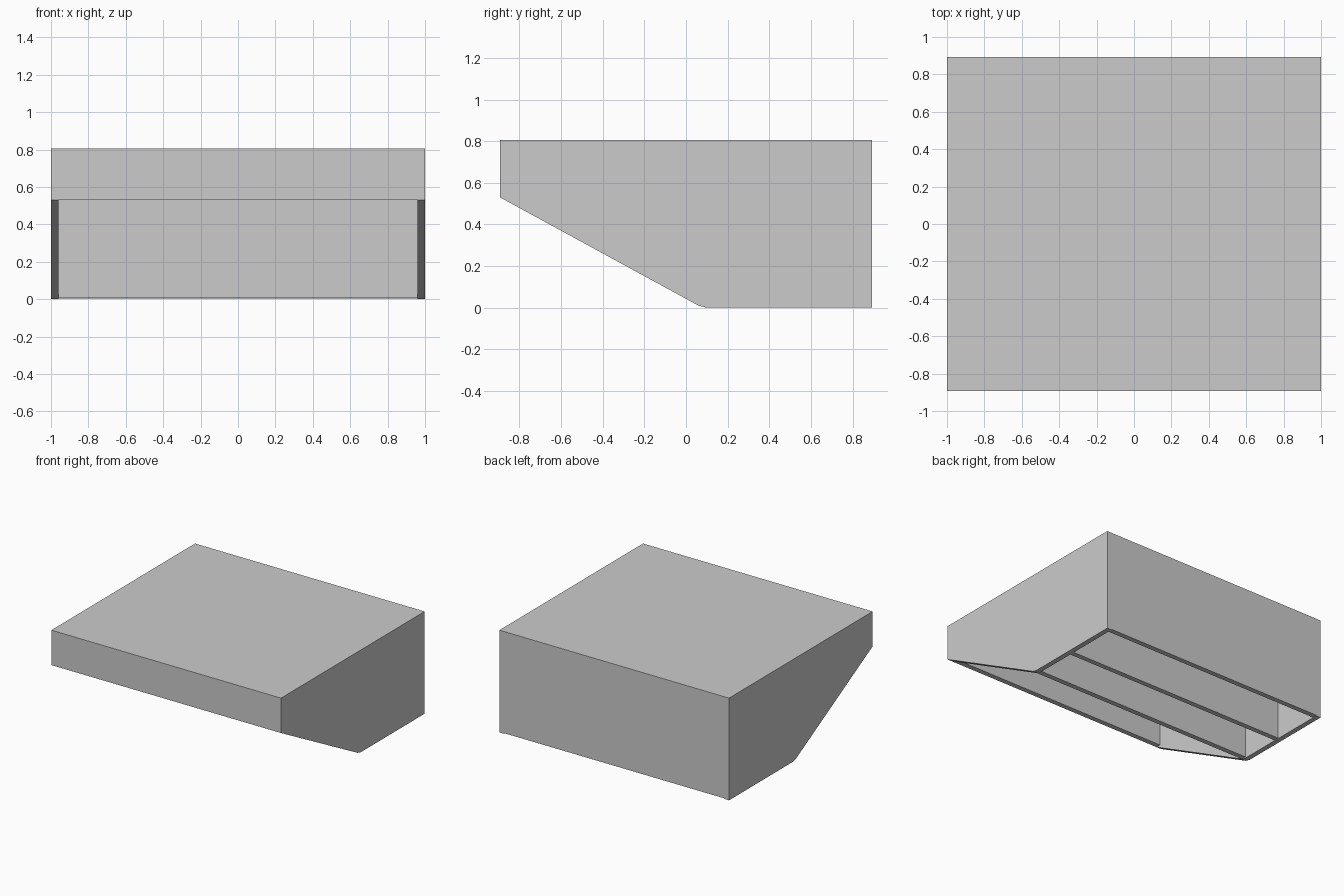
import bpy

if "Cube" in bpy.data.objects:
    bpy.data.objects.remove(bpy.data.objects["Cube"])

T = 0.04            # board thickness
X, Y, H = 1.0, 0.893, 0.805


def prism(name, profile, x0, x1):
    """Extrude a (y, z) profile along x; profile is clockwise seen from +x reversed."""
    n = len(profile)
    verts = [(x0, y, z) for y, z in profile] + [(x1, y, z) for y, z in profile]
    faces = [tuple(range(n))[::-1], tuple(range(n, 2 * n))]
    faces += [(i, (i + 1) % n, (i + 1) % n + n, i + n) for i in range(n)]
    mesh = bpy.data.meshes.new(name)
    mesh.from_pydata(verts, [], faces)
    ob = bpy.data.objects.new(name, mesh)
    bpy.context.collection.objects.link(ob)
    return ob


def board(name, y0, y1, z0, z1, half_width):
    return prism(name, [(y0, z0), (y1, z0), (y1, z1), (y0, z1)], -half_width, half_width)


# Top slab
board("top", -Y, Y, H - T, H, X)

# Side panels with slanted lower front
side = [(-Y, 0.53), (0.06, 0.01), (0.10, 0.0), (Y, 0.0), (Y, H - T), (-Y, H - T)]
for name, x0 in (("left_side", -X), ("right_side", X - T)):
    prism(name, side, x0, x0 + T)

# Cross panels between the sides: fascia, inner, divider, back
for name, y0, z0 in (("front_fascia", -Y, 0.53), ("inner_panel", 0.06, 0.01),
                     ("divider", 0.425, 0.005), ("back_panel", Y - T, 0.005)):
    board(name, y0, y0 + T, z0, H - T, X - T)
